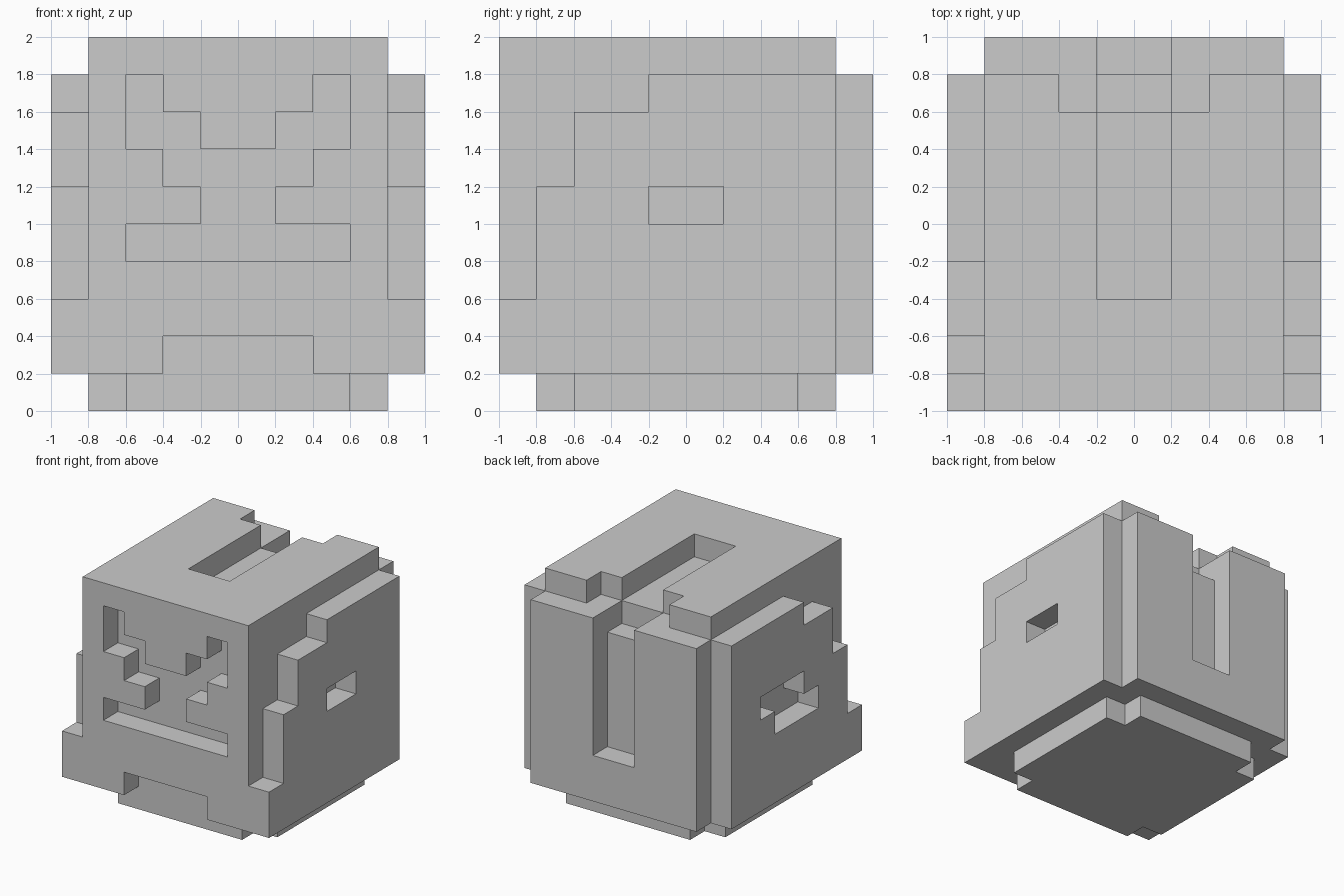
import bpy, bmesh
from itertools import product
from mathutils import Vector

if "Cube" in bpy.data.objects:
    bpy.data.objects.remove(bpy.data.objects["Cube"])

U = 0.2          # block size; the head fits a 10 x 10 x 10 block grid
cells = set()


def box(lo, hi):
    return set(product(*(range(a, b) for a, b in zip(lo, hi))))


def add(lo, hi):
    cells.update(box(lo, hi))


def cut(lo, hi, mirror=False):
    cells.difference_update(box(lo, hi))
    if mirror:  # repeat on the other side of x = 0
        cut((10 - hi[0], lo[1], lo[2]), (10 - lo[0], hi[1], hi[2]))


# neck base with notched corners
add((1, 2, 0), (9, 8, 1))
add((2, 1, 0), (8, 9, 1))
# skull with face, crown and back plates
add((1, 0, 1), (9, 9, 10))
add((1, 9, 1), (9, 10, 9))
# stepped side plates on both sides
for front, top in ((0, 3), (1, 6), (2, 8), (4, 9)):
    add((0, front, 1), (10, 9, top))

# eyes, nose and mouth recess
cut((2, 0, 7), (3, 1, 9), mirror=True)
cut((3, 0, 6), (4, 1, 8), mirror=True)
cut((4, 0, 4), (6, 1, 7))
cut((2, 0, 4), (8, 1, 5))
# chin notch
cut((3, 0, 1), (7, 1, 2))
# ear recesses: plain on the right, stepped on the left
cut((9, 4, 5), (10, 6, 6))
cut((0, 4, 5), (1, 7, 6))
cut((0, 3, 4), (1, 6, 5))
# groove over the crown and down the back
cut((4, 3, 9), (6, 8, 10))
cut((3, 8, 9), (7, 9, 10))
cut((4, 8, 8), (6, 9, 9))
cut((4, 9, 3), (6, 10, 9))

# skin the exposed block sides
bm = bmesh.new()
verts = {}


def vert(p):
    if p not in verts:
        verts[p] = bm.verts.new(Vector(p) * U - Vector((1, 1, 0)))
    return verts[p]


for c in sorted(cells):
    for axis, side in product(range(3), (0, 1)):
        n = list(c)
        n[axis] += 2 * side - 1
        if tuple(n) in cells:
            continue
        quad = []
        for s, t in ((0, 0), (1, 0), (1, 1), (0, 1)):
            p = list(c)
            p[axis] += side
            p[(axis + 1) % 3] += s
            p[(axis + 2) % 3] += t
            quad.append(vert(tuple(p)))
        bm.faces.new(quad if side else quad[::-1])

# merge flat areas into large faces
bmesh.ops.dissolve_limit(bm, angle_limit=0.01, verts=bm.verts[:], edges=bm.edges[:])

mesh = bpy.data.meshes.new("blocky_head")
bm.to_mesh(mesh)
bm.free()
bpy.context.collection.objects.link(bpy.data.objects.new("blocky_head", mesh))
